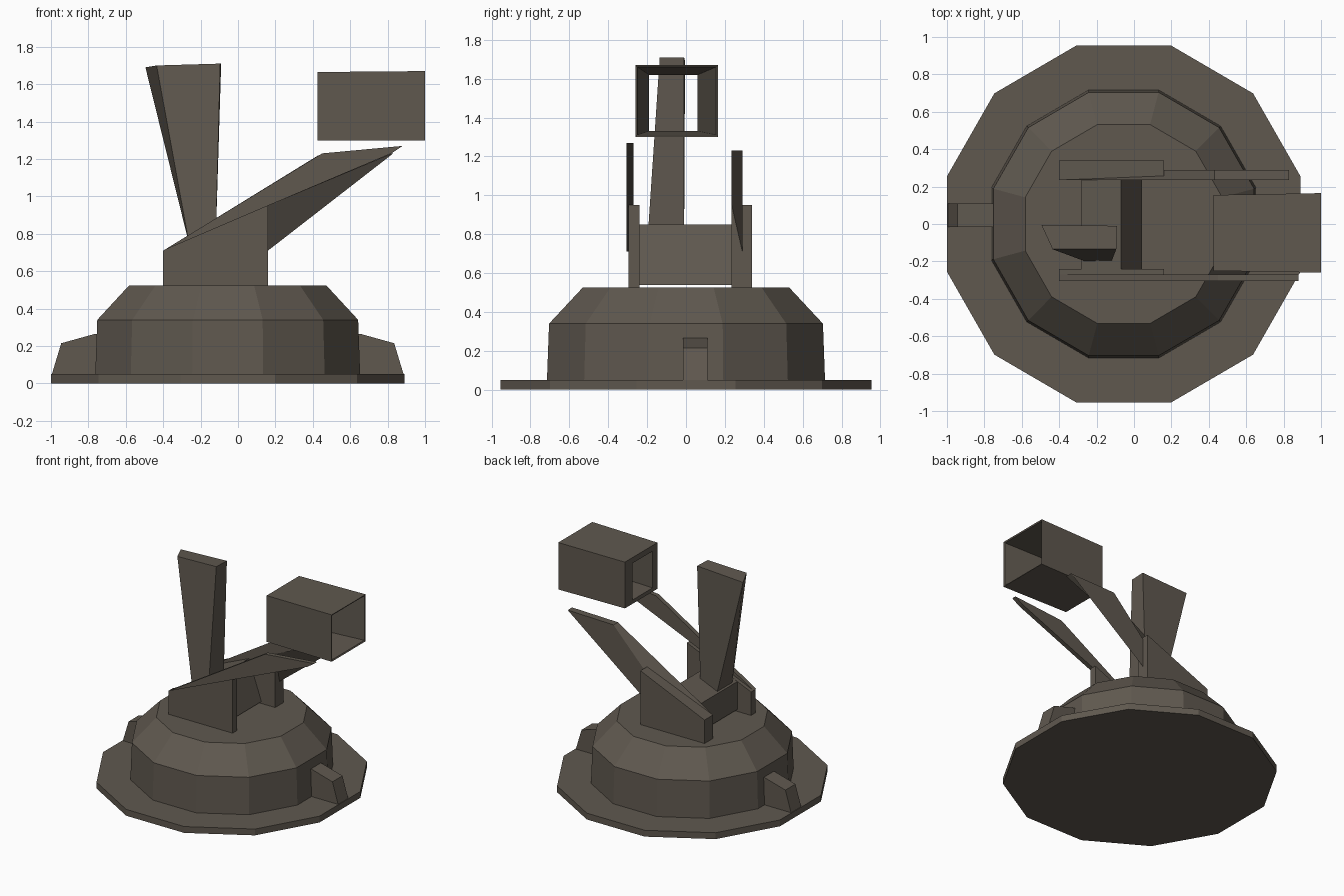
import bpy, bmesh
from math import cos, sin, pi

cube = bpy.data.objects.get("Cube")
if cube:
    bpy.data.objects.remove(cube)

paint = bpy.data.materials.new("dull brown grey")
paint.use_nodes = True
color = (0.115, 0.098, 0.078, 1)
paint.diffuse_color = color
paint.node_tree.nodes["Principled BSDF"].inputs["Base Color"].default_value = color
CX = -0.055


def loft(name, rings, caps=True, closed=False):
    """Skin a row of matching rings, with end caps or joined end to start."""
    bm = bmesh.new()
    rows = [[bm.verts.new(p) for p in ring] for ring in rings]
    pairs = list(zip(rows, rows[1:]))
    if closed:
        pairs.append((rows[-1], rows[0]))
    for a, b in pairs:
        n = len(a)
        for i in range(n):
            j = (i + 1) % n
            bm.faces.new((a[i], a[j], b[j], b[i]))
    if caps and not closed:
        bm.faces.new(rows[0])
        bm.faces.new(rows[-1])
    bmesh.ops.recalc_face_normals(bm, faces=bm.faces)
    mesh = bpy.data.meshes.new(name)
    bm.to_mesh(mesh)
    bm.free()
    mesh.materials.append(paint)
    obj = bpy.data.objects.new(name, mesh)
    bpy.context.collection.objects.link(obj)
    return obj


def prism(name, profile, y0, y1):
    """Extrude an x-z profile along y."""
    return loft(name, [[(x, y, z) for x, z in profile] for y in (y0, y1)])


def polygon(radius, z, sides=12):
    angles = [(i + 0.5) * 2 * pi / sides for i in range(sides)]
    return [(CX + radius * cos(a), 1.01 * radius * sin(a), z) for a in angles]


def rect_x(x, y0, y1, z0, z1):
    return [(x, y0, z0), (x, y1, z0), (x, y1, z1), (x, y0, z1)]


# Twelve-sided foot and stepped drum
loft("base_plate", [polygon(0.978, 0), polygon(0.978, 0.05)])
loft("drum", [polygon(0.733, 0.05), polygon(0.722, 0.34), polygon(0.545, 0.525)])

# Buttresses on both sides of the drum
for side, label in ((1, "left"), (-1, "right")):
    outline = [(0.60, 0.05), (0.94, 0.05), (0.89, 0.215), (0.71, 0.265), (0.60, 0.265)]
    prism(label + "_buttress", [(CX + side * x, z) for x, z in outline], -0.015, 0.11)

# Sloped support blocks
block = [(-0.4, 0.52), (0.16, 0.52), (0.16, 0.95), (-0.4, 0.71)]
prism("front_support", block, -0.295, -0.24)
prism("back_support", block, 0.235, 0.34)

# Raking arms
prism("front_arm", [(-0.4, 0.71), (0.16, 0.95), (0.82, 1.23), (0.88, 1.27), (0.45, 1.23)],
      -0.305, -0.27)
inner = [(-0.4, 0.71), (0.16, 0.95), (0.83, 1.23), (0.43, 1.22)]
outer = [(-0.16, 0.6), (0.16, 0.71), (0.83, 1.23), (0.43, 1.22)]
loft("back_arm", [[(x, 0.235, z) for x, z in inner], [(x, 0.29, z) for x, z in outer]])

# Crosspiece between the supports
prism("crosspiece", [(-0.28, 0.54), (0.04, 0.54), (-0.07, 0.85), (-0.28, 0.76)], -0.245, 0.24)

# Tall flared fin
loft("fin", [
    [(-0.26, -0.01, 0.74), (-0.12, -0.01, 0.74), (-0.12, -0.2, 0.74), (-0.26, -0.2, 0.74)],
    [(-0.495, -0.005, 1.69), (-0.09, -0.01, 1.71), (-0.095, -0.135, 1.71), (-0.435, -0.135, 1.70)],
])

# Hollow box: wide mouth narrowing to a smaller rear opening
loft("hollow_box", [
    rect_x(1.0, -0.26, 0.165, 1.30, 1.67),
    rect_x(0.425, -0.25, 0.155, 1.30, 1.665),
    rect_x(0.425, -0.19, 0.06, 1.33, 1.62),
    rect_x(0.995, -0.25, 0.155, 1.31, 1.66),
], closed=True)
